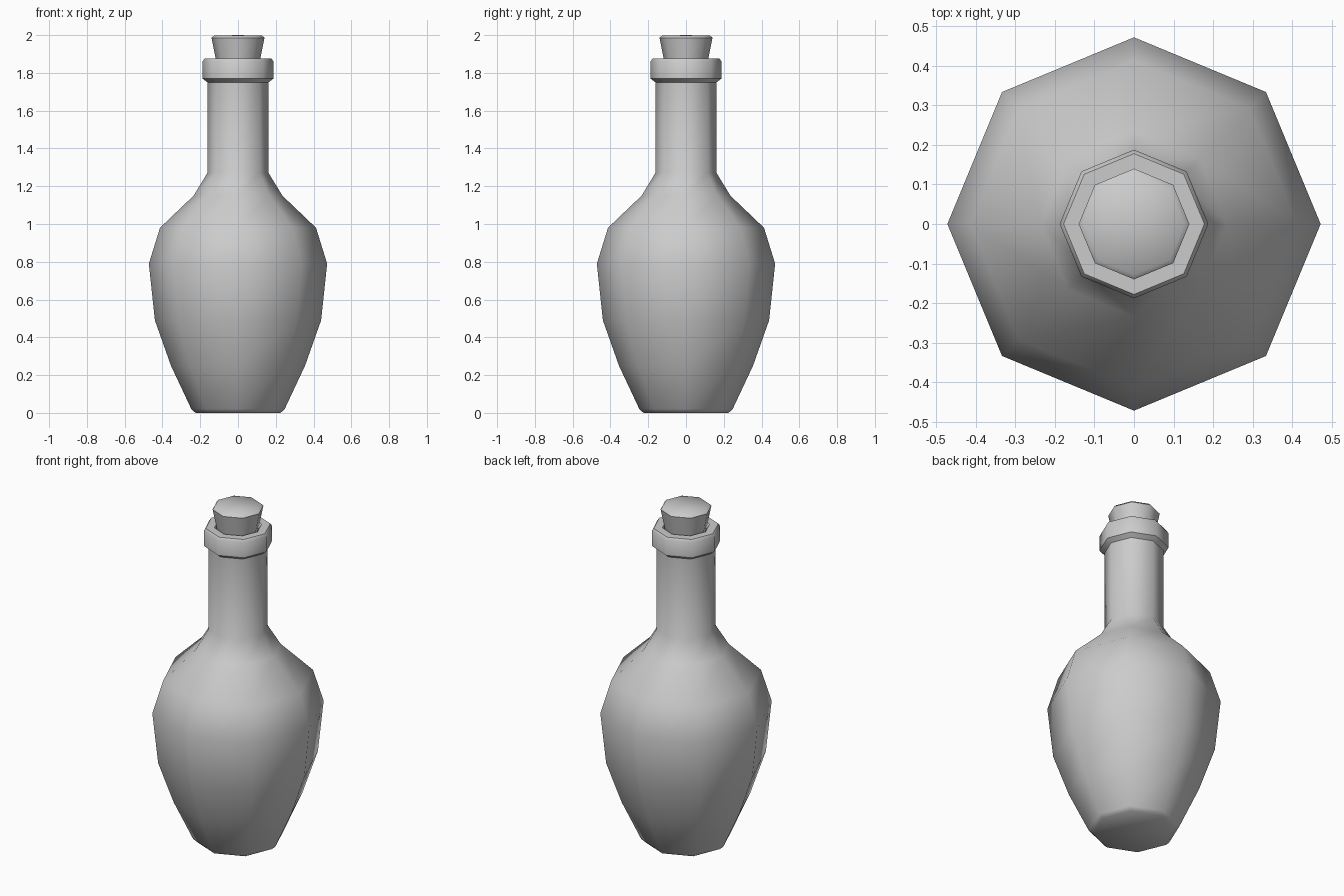
import bpy, bmesh, math

if "Cube" in bpy.data.objects:
    bpy.data.objects.remove(bpy.data.objects["Cube"])

SIDES = 8

def lathe(name, profile):
    """Revolve (radius, height) points into an eight-sided solid; radius 0 is a pole."""
    bm = bmesh.new()
    rings = []
    for r, z in profile:
        if r == 0:
            rings.append([bm.verts.new((0, 0, z))] * SIDES)
        else:
            rings.append([bm.verts.new((r * math.cos(i * math.tau / SIDES),
                                        r * math.sin(i * math.tau / SIDES), z))
                          for i in range(SIDES)])
    for a, b in zip(rings, rings[1:]):
        for i in range(SIDES):
            j = (i + 1) % SIDES
            bm.faces.new(list(dict.fromkeys((a[i], a[j], b[j], b[i]))))
    bmesh.ops.recalc_face_normals(bm, faces=bm.faces)
    mesh = bpy.data.meshes.new(name)
    bm.to_mesh(mesh)
    bm.free()
    obj = bpy.data.objects.new(name, mesh)
    bpy.context.collection.objects.link(obj)
    bpy.context.view_layer.objects.active = obj
    obj.select_set(True)
    bpy.ops.object.shade_smooth_by_angle(angle=math.radians(50))
    obj.select_set(False)
    return obj

# Bottle: foot, belly, shoulder, neck, collar and the mouth turning inward
lathe("bottle", [(0, 0), (0.225, 0), (0.247, 0.02), (0.355, 0.25), (0.44, 0.49),
                 (0.472, 0.79), (0.413, 0.98), (0.235, 1.15), (0.162, 1.27),
                 (0.162, 1.75), (0.188, 1.77), (0.188, 1.86), (0.178, 1.875),
                 (0.13, 1.875), (0.118, 1.86), (0.11, 1.8), (0, 1.8)])

# Tapered cork seated in the mouth
lathe("cork", [(0, 1.805), (0.105, 1.805), (0.118, 1.875), (0.14, 1.985),
               (0.128, 1.997), (0, 2.0)])
